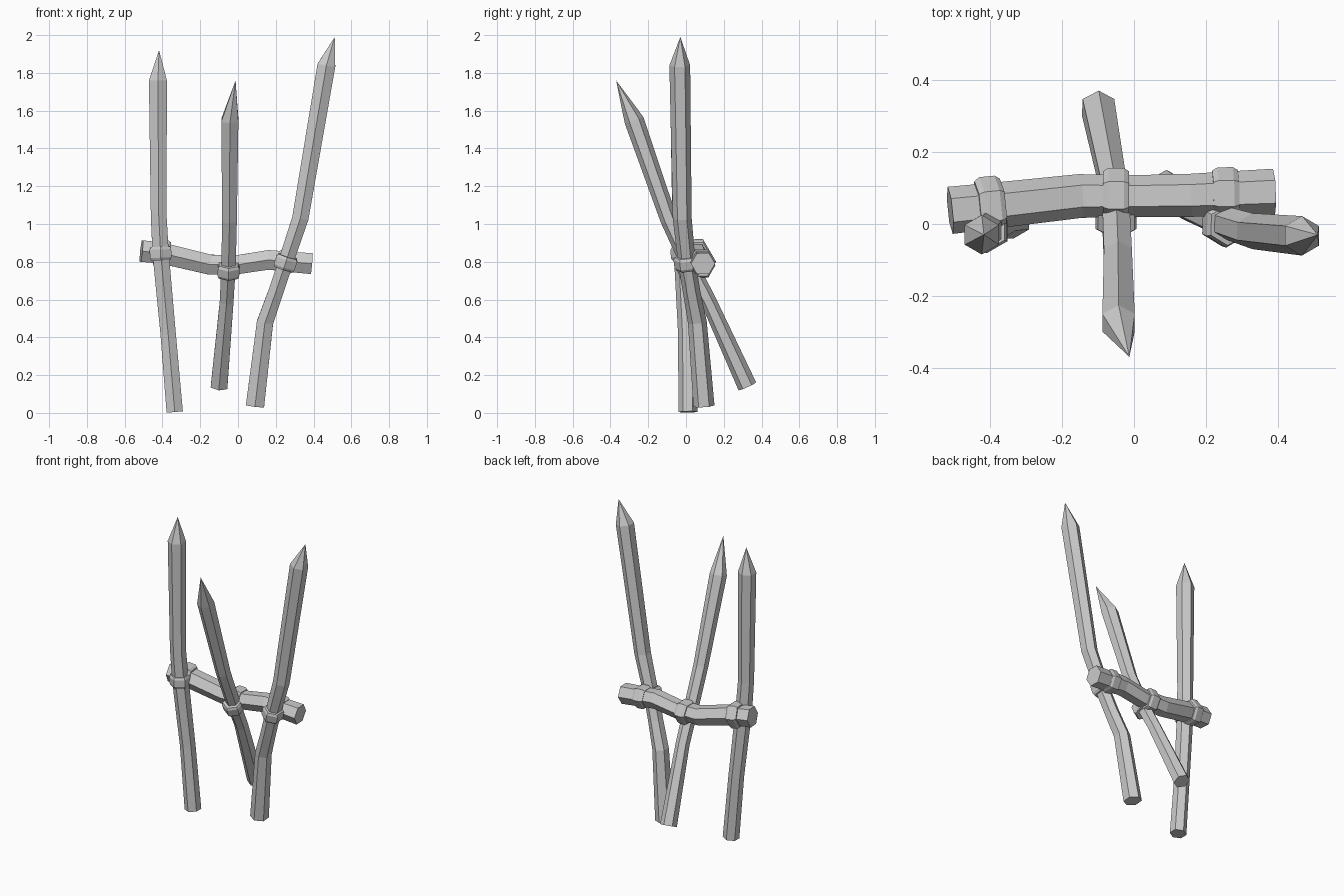
import bpy
import math
from mathutils import Vector

if "Cube" in bpy.data.objects:
    bpy.data.objects.remove(bpy.data.objects["Cube"])


def make_mesh(name, verts, faces):
    mesh = bpy.data.meshes.new(name)
    mesh.from_pydata(verts, [], faces)
    mesh.update()
    obj = bpy.data.objects.new(name, mesh)
    bpy.context.collection.objects.link(obj)
    return obj


def hex_rod(name, path, radii, ref, tip=None, sides=6):
    """Six-sided rod along a bent path; one corner faces ref; optional point."""
    pts = [Vector(p) for p in path]
    verts, faces = [], []
    for i, p in enumerate(pts):
        a, b = pts[max(i - 1, 0)], pts[min(i + 1, len(pts) - 1)]
        t = (b - a).normalized()
        u = Vector(ref)
        u = (u - t * u.dot(t)).normalized()
        v = t.cross(u)
        for k in range(sides):
            ang = 2 * math.pi * k / sides
            verts.append(p + radii[i] * (u * math.cos(ang) + v * math.sin(ang)))
    for i in range(len(pts) - 1):
        for k in range(sides):
            n = (k + 1) % sides
            faces.append((i * sides + k, i * sides + n,
                          (i + 1) * sides + n, (i + 1) * sides + k))
    faces.append(tuple(reversed(range(sides))))
    last = (len(pts) - 1) * sides
    if tip:
        verts.append(Vector(tip))
        faces += [(last + k, last + (k + 1) % sides, len(verts) - 1) for k in range(sides)]
    else:
        faces.append(tuple(range(last, last + sides)))
    return make_mesh(name, verts, faces)


def collar(name, centre, axis, radius, width, ref):
    """Hexagonal binding with slightly bevelled rims."""
    c, a = Vector(centre), Vector(axis).normalized()
    offs = (-0.5, -0.3, 0.3, 0.5)
    return hex_rod(name, [c + a * width * o for o in offs],
                   [radius * s for s in (0.88, 1, 1, 0.88)], ref)


FRONT = (0, -1, 0)

# Sharpened stakes
hex_rod("left_stake",
        [(-.335, .01, .005), (-.37, .005, .42), (-.41, -.015, .85),
         (-.42, -.025, 1.05), (-.424, -.03, 1.76)],
        [.050, .047, .050, .048, .055], FRONT, (-.418, -.03, 1.92))
hex_rod("middle_stake",
        [(-.10, .325, .14), (-.06, .12, .59), (-.05, .02, .78),
         (-.045, -.09, 1.02), (-.043, -.275, 1.55)],
        [.051, .042, .044, .045, .052], FRONT, (-.013, -.37, 1.76))
hex_rod("right_stake",
        [(.09, .095, .036), (.143, .06, .48), (.20, .03, .64),
         (.25, .005, .79), (.33, -.02, 1.03), (.468, -.033, 1.84)],
        [.056, .05, .046, .046, .05, .055], FRONT, (.512, -.03, 1.99))

# Bent crossbar
hex_rod("crossbar",
        [(-.512, .038, .857), (-.40, .05, .845), (-.15, .078, .785),
         (.0, .078, .785), (.16, .08, .81), (.39, .09, .79)],
        [.066, .064, .061, .058, .06, .064], (0, 1, 0))

# Bindings: one collar round each stake and one round the bar behind it
joints = [
    ("left", (-.41, -.015, .845), (-.04, -.03, 1), (-.402, .05, .845), (1, .1, -.15), .083),
    ("middle", (-.05, .025, .755), (.02, -.45, 1), (-.05, .08, .782), (1, 0, 0), .076),
    ("right", (.252, .002, .795), (.32, -.12, 1), (.255, .085, .802), (1, .02, -.05), .073),
]
for side, stake_c, stake_axis, bar_c, bar_axis, bar_r in joints:
    collar(side + "_stake_binding", stake_c, stake_axis, .066, .072, FRONT)
    collar(side + "_bar_binding", bar_c, bar_axis, bar_r, .072, (0, 1, 0))
